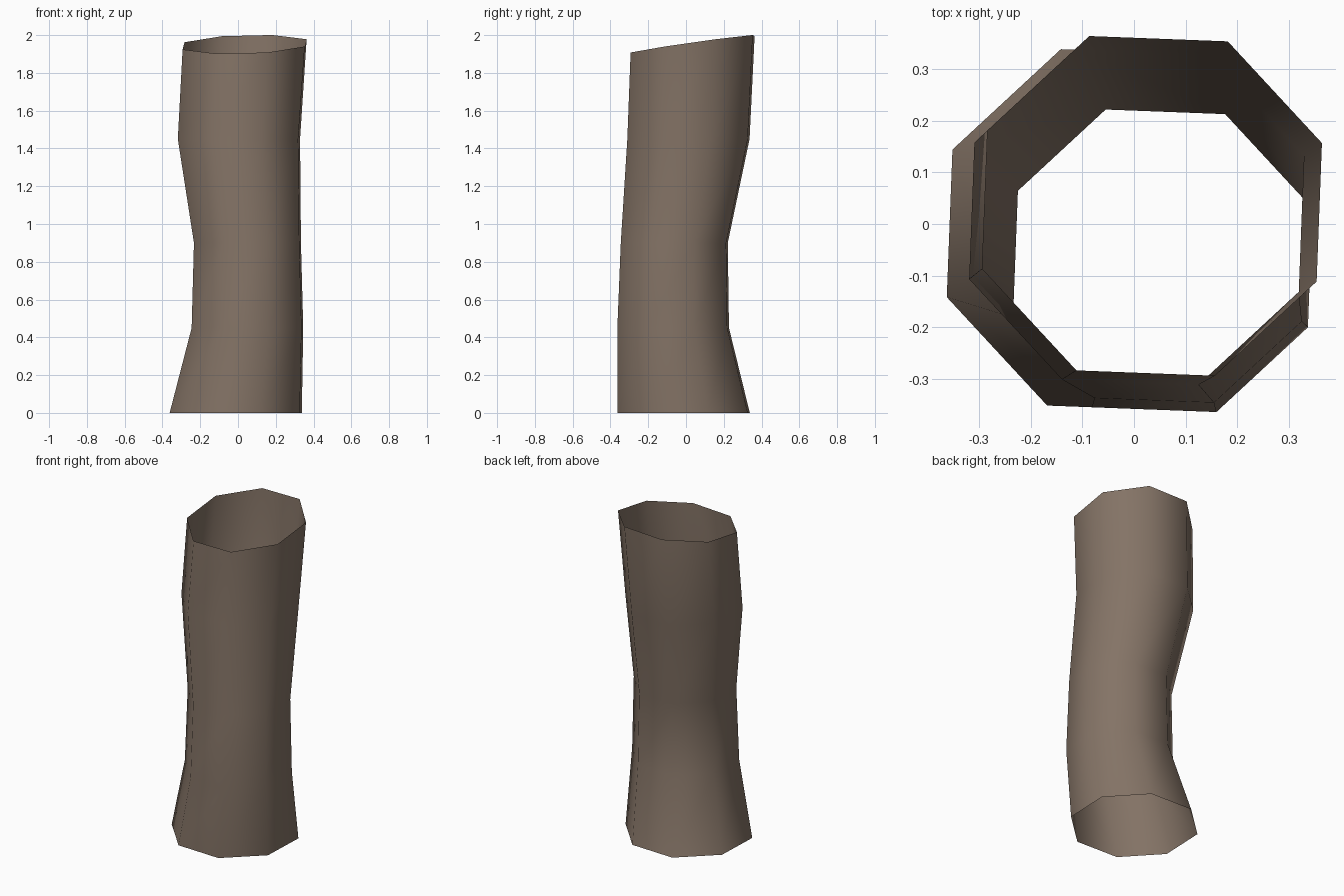
import bpy, bmesh
from math import radians, sin, cos

cube = bpy.data.objects.get("Cube")
if cube:
    bpy.data.objects.remove(cube, do_unlink=True)

SIDES = 8
TWIST = radians(20.3)

# Each ring: centre x, y, z, radius, tilt along x, tilt along y
RINGS = [
    (-0.012, -0.012, 0.0, 0.373, 0, 0),
    (0.05, -0.068, 0.45, 0.315, 0, 0),
    (0.05, -0.062, 0.9, 0.302, 0, 0),
    (0.005, 0.013, 1.45, 0.345, 0, 0),
    (0.035, 0.035, 1.951, 0.35, 0.03, 0.142),
]


def add_ring(bm, cx, cy, cz, radius, tilt_x, tilt_y):
    ring = []
    for i in range(SIDES):
        a = TWIST + radians(360 / SIDES) * i
        dx, dy = radius * cos(a), radius * sin(a)
        ring.append(bm.verts.new((cx + dx, cy + dy, cz + tilt_x * dx + tilt_y * dy)))
    return ring


# Bark colour
bark = bpy.data.materials.new("brown_bark")
bark.use_nodes = True
colour = (0.23, 0.172, 0.132, 1)
bark.diffuse_color = colour
shader = bark.node_tree.nodes["Principled BSDF"]
shader.inputs["Base Color"].default_value = colour
shader.inputs["Roughness"].default_value = 0.9

# Hollow bent trunk, open at both ends
bm = bmesh.new()
rings = [add_ring(bm, *r) for r in RINGS]
for low, high in zip(rings, rings[1:]):
    for i in range(SIDES):
        j = (i + 1) % SIDES
        face = bm.faces.new((low[i], low[j], high[j], high[i]))
        face.smooth = True

mesh = bpy.data.meshes.new("hollow_trunk")
bm.to_mesh(mesh)
bm.free()
mesh.materials.append(bark)
trunk = bpy.data.objects.new("hollow_trunk", mesh)
bpy.context.collection.objects.link(trunk)
